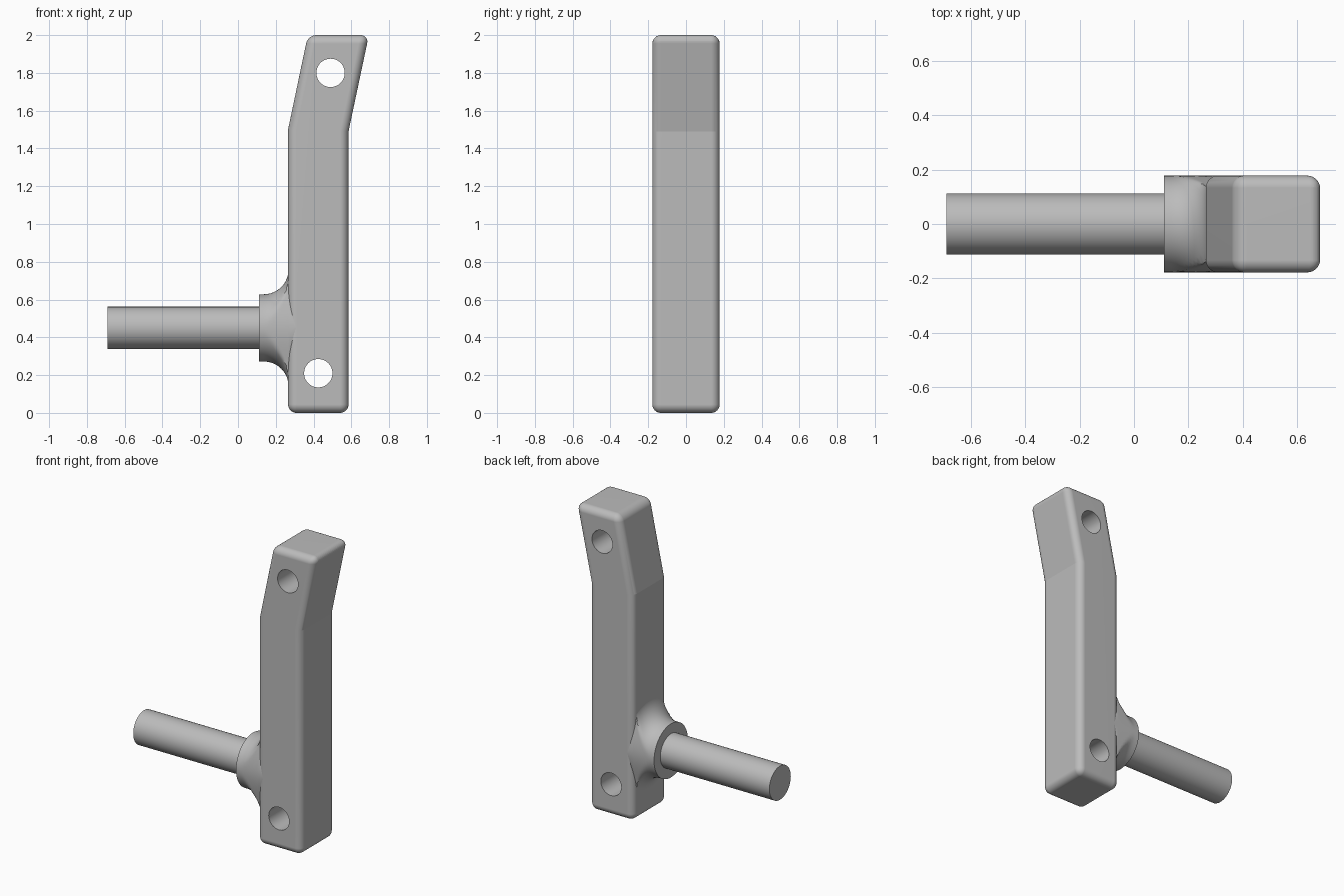
import bpy, bmesh, math
from mathutils import Matrix

cube = bpy.data.objects.get("Cube")
if cube:
    bpy.data.objects.remove(cube, do_unlink=True)

GREY = (0.5, 0.5, 0.5, 1)
mat = bpy.data.materials.new("plain grey")
mat.use_nodes = True
mat.diffuse_color = GREY
mat.node_tree.nodes["Principled BSDF"].inputs["Base Color"].default_value = GREY

HALF = 0.178      # half depth of the bar
EDGE = 0.045      # rounding of the bar
AXIS = 0.45       # height of the pin axis
SIDES = 64


def add_object(name, bm):
    bmesh.ops.recalc_face_normals(bm, faces=bm.faces)
    mesh = bpy.data.meshes.new(name)
    bm.to_mesh(mesh)
    bm.free()
    mesh.materials.append(mat)
    obj = bpy.data.objects.new(name, mesh)
    bpy.context.collection.objects.link(obj)
    return obj


def activate(obj):
    bpy.ops.object.select_all(action='DESELECT')
    obj.select_set(True)
    bpy.context.view_layer.objects.active = obj


def smooth(obj, degrees):
    activate(obj)
    bpy.ops.object.shade_smooth_by_angle(angle=math.radians(degrees))


def cylinder(name, radius, length, matrix):
    bm = bmesh.new()
    bmesh.ops.create_cone(bm, cap_ends=True, segments=SIDES, radius1=radius,
                          radius2=radius, depth=length, matrix=matrix)
    return add_object(name, bm)


# Bent bar: side profile extruded through the depth, then rounded
profile = [(0.265, 0), (0.585, 0), (0.585, 1.49), (0.693, 2), (0.37, 2), (0.265, 1.5)]
bm = bmesh.new()
face = bm.faces.new([bm.verts.new((x, -HALF, z)) for x, z in profile])
ext = bmesh.ops.extrude_face_region(bm, geom=[face])
for v in ext["geom"]:
    if isinstance(v, bmesh.types.BMVert):
        v.co.y = HALF
bar = add_object("bent_bar", bm)
bevel = bar.modifiers.new("rounding", 'BEVEL')
bevel.width = EDGE
bevel.segments = 10
bevel.limit_method = 'ANGLE'
bevel.angle_limit = math.radians(30)

# Two through holes
cutters = []
for x, z in [(0.49, 1.8), (0.425, 0.21)]:
    turn = Matrix.Translation((x, 0, z)) @ Matrix.Rotation(math.pi / 2, 4, 'X')
    cutter = cylinder("hole_cutter", 0.075, 1, turn)
    cutter.hide_render = True
    cut = bar.modifiers.new("hole", 'BOOLEAN')
    cut.operation = 'DIFFERENCE'
    cut.solver = 'EXACT'
    cut.object = cutter
    cutters.append(cutter)
activate(bar)
for m in list(bar.modifiers):
    bpy.ops.object.modifier_apply(modifier=m.name)
for cutter in cutters:
    bpy.data.objects.remove(cutter, do_unlink=True)
smooth(bar, 10)
bar.modifiers.new("clean_shading", 'WEIGHTED_NORMAL').keep_sharp = True

# Flared collar: turned profile, trimmed to the depth of the bar
rings = [(0.11, HALF)]
FLARE = 0.13
for i in range(13):
    a = math.pi / 2 * i / 12
    rings.append((0.137 + FLARE * math.sin(a), HALF + FLARE * (1 - math.cos(a))))
rings += [(0.285, 0.24), (0.31, HALF)]
bm = bmesh.new()
loops = []
for x, r in rings:
    loop = []
    for k in range(SIDES):
        a = math.tau * k / SIDES
        y, dz = r * math.cos(a), r * math.sin(a)
        t = min(abs(dz) / (HALF + FLARE), 1)
        limit = HALF - EDGE * t * t * (3 - 2 * t)
        loop.append(bm.verts.new((x, max(-limit, min(limit, y)), AXIS + dz)))
    loops.append(loop)
for a, b in zip(loops, loops[1:]):
    for k in range(SIDES):
        n = (k + 1) % SIDES
        bm.faces.new((a[k], a[n], b[n], b[k]))
bm.faces.new(loops[0])
bm.faces.new(loops[-1])
smooth(add_object("flared_collar", bm), 35)

# Round pin sticking out sideways
START, END = -0.69, 0.2
turn = Matrix.Translation(((START + END) / 2, 0, AXIS)) @ Matrix.Rotation(math.pi / 2, 4, 'Y')
smooth(cylinder("round_pin", 0.112, END - START, turn), 30)
